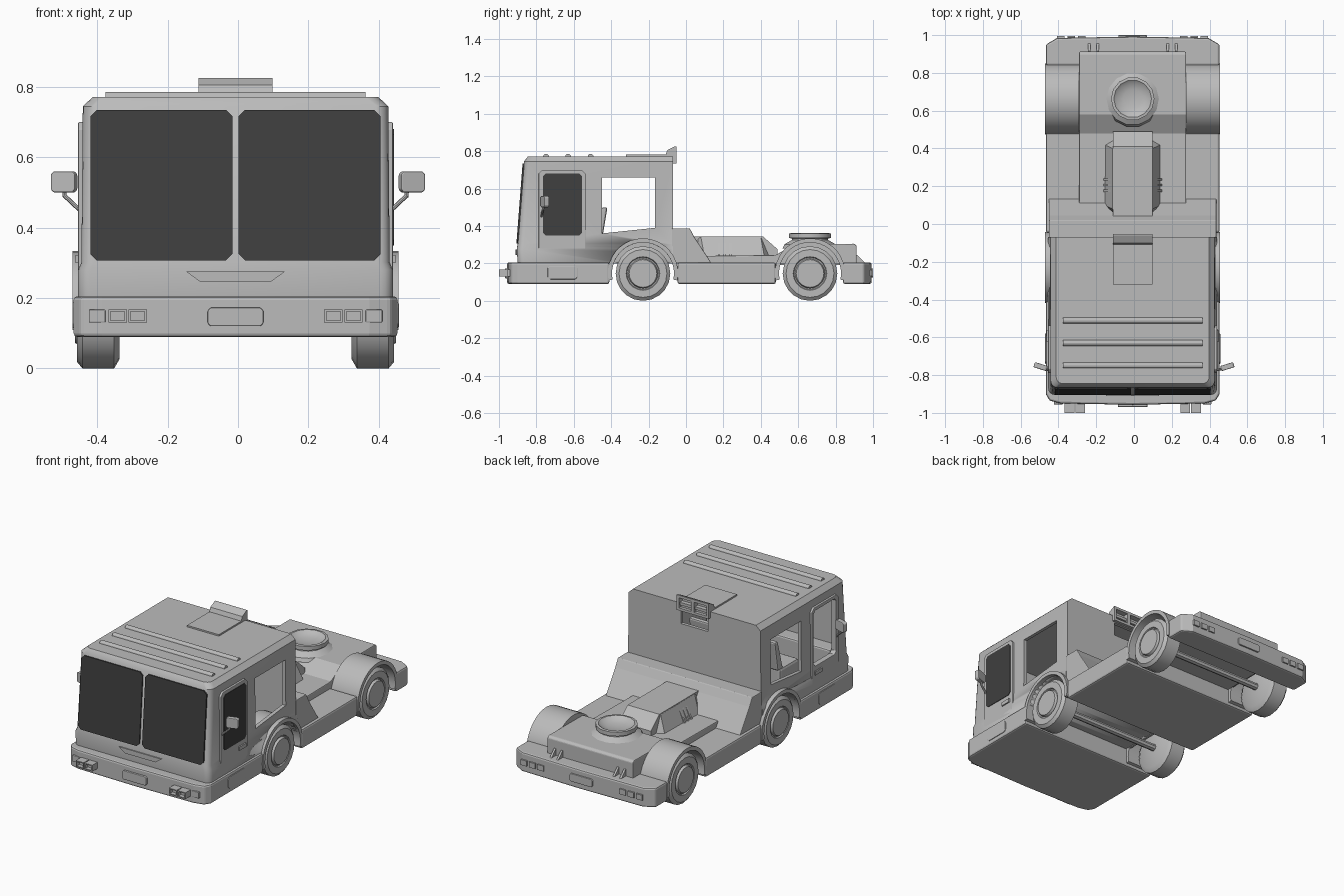
import bpy, bmesh
from math import sin, cos, pi, radians
from mathutils import Vector, Matrix

if "Cube" in bpy.data.objects:
    bpy.data.objects.remove(bpy.data.objects["Cube"])

parts = []
SIDES = (("left", 1), ("right", -1))
FRONT_AXLE, REAR_AXLE, HUB_Z = -0.23, 0.663, 0.146


def material(name, value):
    m = bpy.data.materials.new(name)
    m.use_nodes = True
    colour = (value, value, value, 1)
    m.diffuse_color = colour
    m.node_tree.nodes["Principled BSDF"].inputs["Base Color"].default_value = colour
    return m


GREY = material("body grey", 0.5)
GLASS = material("dark glass", 0.05)


def finish(name, bm, mat=GREY, smooth=False, bevel=0):
    bmesh.ops.recalc_face_normals(bm, faces=bm.faces[:])
    mesh = bpy.data.meshes.new(name)
    bm.to_mesh(mesh)
    bm.free()
    mesh.materials.append(mat)
    ob = bpy.data.objects.new(name, mesh)
    bpy.context.scene.collection.objects.link(ob)
    parts.append(ob)
    if bevel:
        mod = ob.modifiers.new("soft edges", 'BEVEL')
        mod.width, mod.segments, mod.limit_method = bevel, 2, 'ANGLE'
    if smooth:
        activate(ob)
        bpy.ops.object.shade_smooth_by_angle(angle=radians(35))
    return ob


def activate(ob):
    bpy.ops.object.select_all(action='DESELECT')
    ob.select_set(True)
    bpy.context.view_layer.objects.active = ob


def loft(name, rings, **kw):
    bm = bmesh.new()
    rows = [[bm.verts.new(p) for p in ring] for ring in rings]
    n = len(rows[0])
    for a, b in zip(rows, rows[1:]):
        for i in range(n):
            bm.faces.new((a[i], a[(i + 1) % n], b[(i + 1) % n], b[i]))
    bm.faces.new(rows[0])
    bm.faces.new(rows[-1])
    return finish(name, bm, **kw)


def prism(name, pts, axis, lo, hi, **kw):
    place = {'x': lambda a, b, t: (t, a, b),
             'y': lambda a, b, t: (a, t, b),
             'z': lambda a, b, t: (a, b, t)}[axis]
    return loft(name, [[place(a, b, t) for a, b in pts] for t in (lo, hi)], **kw)


def rect(a0, a1, b0, b1, c=0):
    if not c:
        return [(a0, b0), (a1, b0), (a1, b1), (a0, b1)]
    return [(a0 + c, b0), (a1 - c, b0), (a1, b0 + c), (a1, b1 - c),
            (a1 - c, b1), (a0 + c, b1), (a0, b1 - c), (a0, b0 + c)]


def box(name, x0, x1, y0, y1, z0, z1, **kw):
    return prism(name, rect(x0, x1, y0, y1), 'z', z0, z1, **kw)


def arc(cy, cz, r, a0, a1, n):
    return [(cy + r * cos(a0 + (a1 - a0) * i / n), cz + r * sin(a0 + (a1 - a0) * i / n))
            for i in range(n + 1)]


def revolve(name, profile, centre, axis, steps, **kw):
    """Profile is (radius, distance along the axis)."""
    bm = bmesh.new()
    vs = [bm.verts.new((r, 0, h)) for r, h in profile]
    es = [bm.edges.new(p) for p in zip(vs, vs[1:])]
    bmesh.ops.spin(bm, geom=vs + es, cent=(0, 0, 0), axis=(0, 0, 1),
                   angle=2 * pi, steps=steps, use_duplicate=False)
    bmesh.ops.remove_doubles(bm, verts=bm.verts[:], dist=0.0005)
    turn = Vector((0, 0, 1)).rotation_difference(Vector(axis)).to_matrix().to_4x4()
    bm.transform(Matrix.Translation(centre) @ turn)
    return finish(name, bm, smooth=True, **kw)


def rod(name, a, b, r):
    d = Vector(b) - Vector(a)
    return revolve(name, [(0, 0), (r, 0), (r, d.length), (0, d.length)], a, d, 8)


def carve(ob, cutters):
    activate(ob)
    for c in cutters:
        mod = ob.modifiers.new("cut", 'BOOLEAN')
        mod.operation, mod.solver, mod.object = 'DIFFERENCE', 'EXACT', c
        bpy.ops.object.modifier_apply(modifier=mod.name)


def discard(cutters):
    for c in cutters:
        parts.remove(c)
        bpy.data.objects.remove(c)


# Lower skirts, with clipped corners at both ends of the vehicle
prism("front_skirt", [(-.46, -.41), (-.46, -.9), (-.44, -.935), (-.38, -.95), (0, -.957),
                      (.38, -.95), (.44, -.935), (.46, -.9), (.46, -.41)], 'z', .09, .205, bevel=.01)
box("middle_skirt", -.46, .46, -.045, .48, .09, .205, bevel=.01)
prism("rear_skirt", [(-.46, .84), (-.46, .95), (-.4, .985), (0, .992),
                     (.4, .985), (.46, .95), (.46, .84)], 'z', .09, .205, bevel=.01)

# Cab shell: rounded front corners, leaning windscreen
def cab_ring(z, hw, yf, r=.035):
    half = [(hw, -.07)] + [(hw - r + r * cos(t * pi / 8), yf + r - r * sin(t * pi / 8)) for t in range(5)]
    return [(x, y, z) for x, y in half + [(-x, y) for x, y in reversed(half)]]


cab = loft("cab_shell", [cab_ring(.203, .447, -.9), cab_ring(.28, .447, -.905), cab_ring(.302, .438, -.9),
                         cab_ring(.745, .434, -.866), cab_ring(.772, .405, -.845)], smooth=True)
cutters = [box("cut_inside", -.415, .415, -.84, -.09, .22, .75),
           prism("cut_side", [(-.45, .36), (-.165, .39), (-.165, .66), (-.45, .66)], 'x', -.6, .6),
           box("cut_rear", -.09, .09, -.2, .05, .65, .73)]
for _, s in SIDES:
    cutters.append(revolve("cut_wheel", [(0, 0), (.166, 0), (.166, .3), (0, .3)],
                           (s * .3, FRONT_AXLE, HUB_Z), (s, 0, 0), 32))
door_cut = prism("cut_door", rect(-.765, -.555, .35, .68, .015), 'x', -.6, -.3)
cutters.append(door_cut)
carve(cab, cutters)

# Doors: glazed on the left, open window on the right
for side, s in SIDES:
    door = prism(side + "_door", rect(-.788, -.537, .225, .7, .02), 'x', s * .43, s * .447, bevel=.003)
    if s < 0:
        carve(door, [door_cut])
    prism(side + "_door_handle", rect(-.625, -.56, .3, .322), 'x', s * .44, s * .455)
prism("left_door_glass", rect(-.765, -.555, .35, .68, .015), 'x', .44, .45, mat=GLASS)
discard(cutters)

# Windscreen panes follow the leaning front
def screen_y(z):
    return -.9 + (z - .302) * .0767


for side, s in SIDES:
    outline = rect(.009, .412, .307, .735, .018)
    loft(side + "_windscreen", [[(s * x, screen_y(z) + off, z) for x, z in outline] for off in (.002, -.007)],
         mat=GLASS)
prism("nose_panel", [(-.14, .275), (-.1, .246), (.1, .246), (.14, .275)], 'y', -.911, -.9)

# Roof ribs, hatch and rear-facing scoop
for i, y in enumerate((-.51, -.63, -.748)):
    prism("roof_rib_%d" % (i + 1), arc(y, .77, .016, 0, pi, 6), 'x', -.37, .37)
box("roof_hatch", -.105, .105, -.32, -.06, .765, .781)
scoop = prism("roof_scoop", [(-.115, .765), (-.1, .805), (-.06, .825), (-.052, .825), (-.052, .735),
                             (-.07, .735), (-.07, .765)], 'x', -.105, .105)
holes = [box("cut_scoop", min(s * .01, s * .09), max(s * .01, s * .09), -.085, 0, .75, .81) for _, s in SIDES]
carve(scoop, holes)
discard(holes)

# Cab interior
box("dashboard", -.41, .41, -.86, -.76, .22, .36, bevel=.01)
for side, s in SIDES:
    x = s * .2
    box(side + "_seat", x - .09, x + .09, -.64, -.46, .22, .33, bevel=.015)
    prism(side + "_seat_back", [(-.5, .32), (-.45, .32), (-.42, .5), (-.45, .5)], 'x', x - .085, x + .085, bevel=.01)
rod("steering_column", (.2, -.78, .34), (.2, -.705, .4), .01)
ring = [(.065 + .008 * cos(t * pi / 4), .008 * sin(t * pi / 4)) for t in range(9)]
revolve("steering_wheel", ring, (.2, -.7, .405), (0, .5, .45), 20)

# Sloping cowl behind the cab
prism("rear_cowl", [(-.075, .2), (-.075, .387), (.02, .387), (.045, .34), (.135, .203)], 'x', -.443, .443, bevel=.004)

# Engine deck, central hump and side vents
prism("engine_deck", [(.1, .19), (.1, .24), (.48, .245), (.58, .302), (.9, .305), (.912, .295), (.912, .19)],
      'x', -.283, .283, bevel=.005)
prism("engine_hump", [(.03, .22), (.03, .345), (.41, .345), (.49, .275), (.49, .22)], 'x', -.105, .105)
for side, s in SIDES:
    loft(side + "_hump_flank", [[(s * .1, .06, .23), (s * .1, .45, .23), (s * .1, .4, .34), (s * .1, .06, .34)],
                                [(s * .15, .1, .23), (s * .15, .42, .23), (s * .106, .4, .34), (s * .106, .08, .34)]])
    for i in range(3):
        y = .17 + i * .03
        prism("%s_vent_%d" % (side, i + 1), [(s * .1, .235), (s * .158, .235), (s * .118, .31), (s * .1, .31)],
              'y', y, y + .012)

# Round air intake with a dished top
revolve("air_intake", [(.15, .28), (.14, .302), (.1, .325), (.1, .333), (.115, .336), (.115, .36), (.1, .362),
                       (.085, .35), (.05, .34), (0, .337)], (0, REAR_AXLE, 0), (0, 0, 1), 14)

# Wheels and fenders
tyre = [(0, .33), (.12, .33), (.146, .345), (.146, .435), (.128, .45), (.09, .45), (.086, .442),
        (.08, .442), (.074, .456), (0, .456)]
for end, y in (("front", FRONT_AXLE), ("rear", REAR_AXLE)):
    for side, s in SIDES:
        tag = end + "_" + side
        revolve(tag + "_wheel", tyre, (0, y, HUB_Z), (s, 0, 0), 20)
        outer = arc(y, HUB_Z, .188, -.2, pi + .2, 20)
        inner = arc(y, HUB_Z, .166, pi + .2, -.2, 20)
        prism(tag + "_fender", outer + inner, 'x', s * .283, s * .463, smooth=True)
        prism(tag + "_well_wall", arc(y, HUB_Z, .18, .3, pi - .3, 16), 'x', s * .283, s * .295)
    rod(end + "_axle", (-.35, y, HUB_Z), (.35, y, HUB_Z), .02)

# Bumper fittings at both ends
prism("front_plate", rect(-.079, .079, .12, .173, .008), 'y', -.968, -.95, bevel=.003)
prism("rear_plate", rect(-.075, .075, .125, .172, .008), 'y', .985, 1, bevel=.003)
for side, s in SIDES:
    prism(side + "_marker", rect(s * .37, s * .417, .13, .167), 'y', -.955, -.94, bevel=.003)
    for i, x in enumerate((.278, .335)):
        lamp = prism("%s_headlamp_%d" % (side, i + 1), rect(s * x - .026, s * x + .026, .13, .168), 'y', -1, -.945)
        dish = prism("cut_lamp", rect(s * x - .02, s * x + .02, .136, .162), 'y', -1.1, -.975)
        carve(lamp, [dish])
        discard([dish])
    for i, x in enumerate((.27, .325, .38)):
        prism("%s_tail_lamp_%d" % (side, i + 1), rect(s * x - .02, s * x + .02, .133, .165), 'y', .975, .995)
    for i, x in enumerate((.185, .23)):
        prism("%s_tow_lug_%d" % (side, i + 1), [(.9, .2), (.96, .2), (.915, .245), (.9, .245)], 'x',
              s * x - .006, s * x + .006)
    prism(side + "_step", rect(-.74, -.58, .115, .187, .012), 'x', s * .45, s * .464, bevel=.003)

    # Wing mirrors on angled arms
    out = .53 + s * .007
    c = Vector((s * (out - .036), -.755, .53))
    head = prism(side + "_mirror", rect(-.036, .036, -.03, .03, .008), 'y', -.014, .014, bevel=.004)
    head.data.transform(Matrix.Translation(c) @ Matrix.Rotation(s * .3, 4, 'Z'))
    rod(side + "_mirror_arm", (s * .432, -.775, .44), (s * .485, -.765, .49), .006)
    rod(side + "_mirror_stem", (s * .485, -.765, .487), (s * .488, -.757, .515), .006)

# Centre the whole model
for ob in parts:
    ob.location.x -= .007
